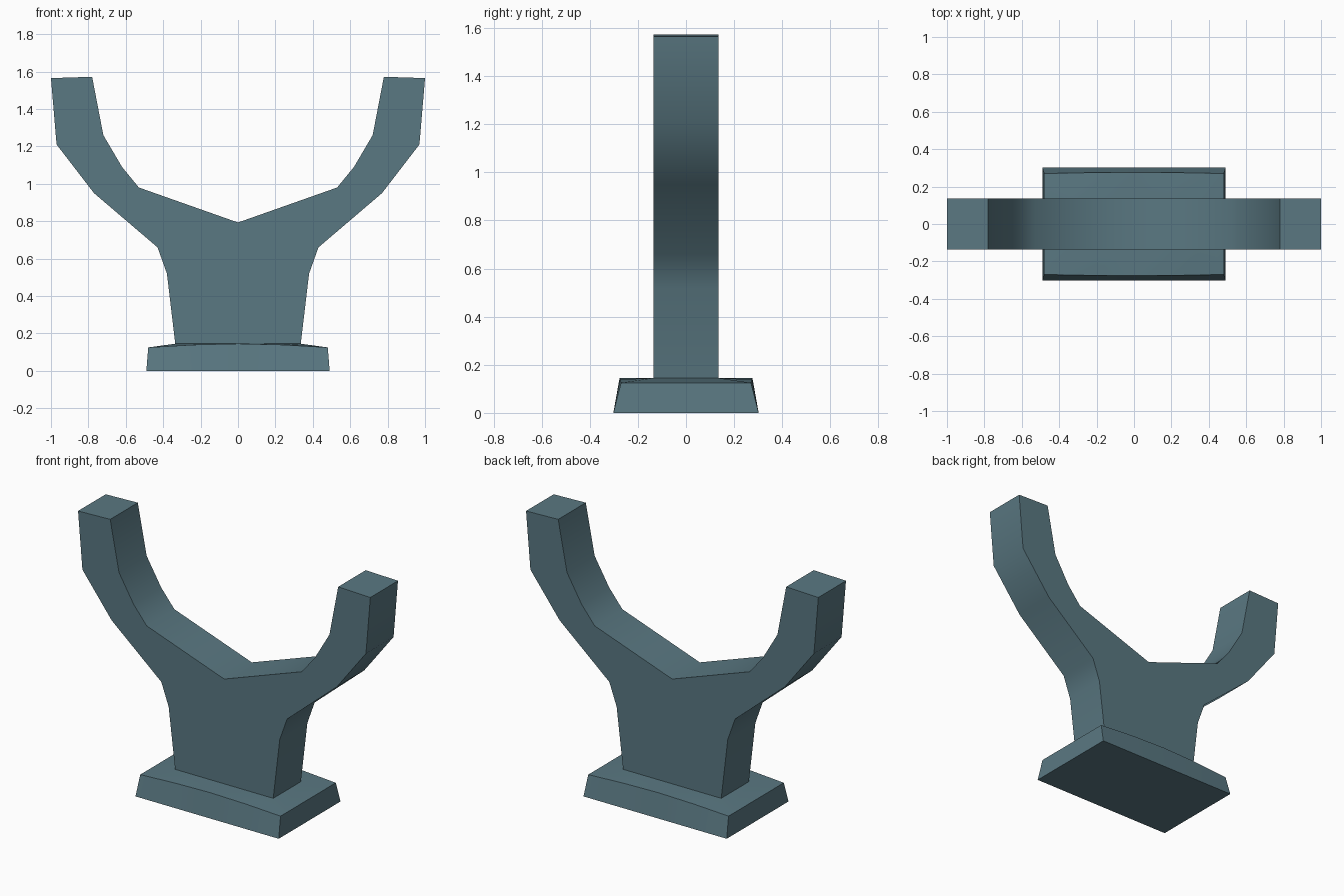
import bpy, bmesh

if "Cube" in bpy.data.objects:
    bpy.data.objects.remove(bpy.data.objects["Cube"])

slate = bpy.data.materials.new("slate_blue_grey")
slate.diffuse_color = (0.102, 0.188, 0.223, 1)
slate.use_nodes = True
slate.node_tree.nodes["Principled BSDF"].inputs["Base Color"].default_value = slate.diffuse_color


def finish(bm, name):
    bmesh.ops.recalc_face_normals(bm, faces=bm.faces[:])
    mesh = bpy.data.meshes.new(name)
    bm.to_mesh(mesh)
    bm.free()
    mesh.materials.append(slate)
    obj = bpy.data.objects.new(name, mesh)
    bpy.context.collection.objects.link(obj)
    bpy.ops.object.select_all(action='DESELECT')
    obj.select_set(True)
    bpy.context.view_layer.objects.active = obj
    return obj


# Forked yoke: half profile mirrored about x = 0, extruded through its depth
half = [(0.335, 0.14), (0.38, 0.52), (0.43, 0.66), (0.77, 0.95), (0.97, 1.21),
        (1.0, 1.565), (0.78, 1.572), (0.72, 1.26), (0.62, 1.09), (0.53, 0.98)]
profile = half + [(0, 0.793)] + [(-x, z) for x, z in reversed(half)]
bm = bmesh.new()
face = bm.faces.new([bm.verts.new((x, -0.135, z)) for x, z in profile])
ext = bmesh.ops.extrude_face_region(bm, geom=[face])
bmesh.ops.translate(bm, vec=(0, 0.27, 0),
                    verts=[g for g in ext["geom"] if isinstance(g, bmesh.types.BMVert)])
finish(bm, "forked_yoke")
bpy.ops.object.shade_smooth_by_angle(angle=0.8)

# Foot plate: tapered slab whose rim dips from the yoke towards both ends
columns = [(-1, 0.125), (-0.5, 0.139), (0, 0.145), (0.5, 0.139), (1, 0.125)]


def ring(bm, hx, hy, height, bulge=0):
    front = [(t * hx, -hy - bulge * (1 - t * t), height(z)) for t, z in columns]
    back = [(-x, -y, z) for x, y, z in front]
    return [bm.verts.new(p) for p in front + back]


bm = bmesh.new()
rings = [ring(bm, 0.49, 0.302, lambda z: 0),
         ring(bm, 0.48, 0.27, lambda z: z, 0.006),
         ring(bm, 0.335, 0.135, lambda z: 0.145)]
for lower, upper in zip(rings, rings[1:]):
    n = len(lower)
    for i in range(n):
        j = (i + 1) % n
        bm.faces.new((lower[i], lower[j], upper[j], upper[i]))
bm.faces.new(rings[0])
bm.faces.new(rings[-1])
finish(bm, "foot_plate")
bpy.ops.object.shade_smooth_by_angle(angle=0.5)
